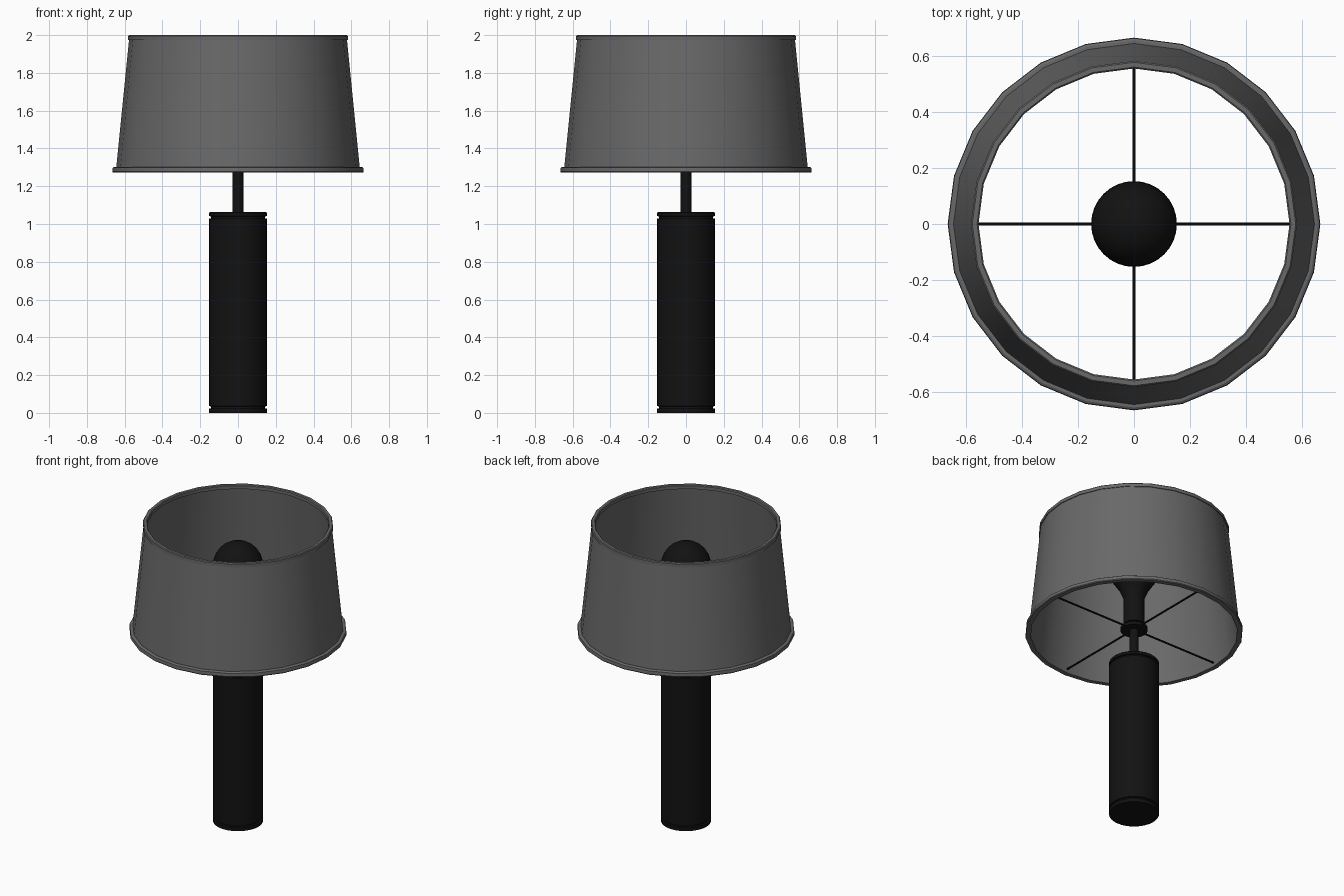
import bpy, bmesh, math

if "Cube" in bpy.data.objects:
    bpy.data.objects.remove(bpy.data.objects["Cube"])


def material(name, v):
    m = bpy.data.materials.new(name)
    m.diffuse_color = (v, v, v, 1)
    m.use_nodes = True
    m.node_tree.nodes["Principled BSDF"].inputs["Base Color"].default_value = m.diffuse_color
    return m


black = material("black", 0.006)
fabric = material("shade_grey", 0.14)


def lathe(name, profile, sides, mat, closed=False):
    """Revolve (radius, z) points about z; radius 0 makes a pole."""
    bm = bmesh.new()
    rings = []
    for r, z in profile:
        if r == 0:
            rings.append([bm.verts.new((0, 0, z))] * sides)
        else:
            rings.append([bm.verts.new((r * math.cos(2 * math.pi * i / sides),
                                        r * math.sin(2 * math.pi * i / sides), z))
                          for i in range(sides)])
    pairs = list(zip(rings, rings[1:]))
    if closed:
        pairs.append((rings[-1], rings[0]))
    for a, b in pairs:
        for i in range(sides):
            j = (i + 1) % sides
            bm.faces.new(list(dict.fromkeys([a[i], a[j], b[j], b[i]])))
    bmesh.ops.recalc_face_normals(bm, faces=bm.faces)
    me = bpy.data.meshes.new(name)
    bm.to_mesh(me)
    bm.free()
    ob = bpy.data.objects.new(name, me)
    bpy.context.collection.objects.link(ob)
    me.materials.append(mat)
    me.shade_smooth()
    me.set_sharp_from_angle(angle=math.radians(32))
    return ob


# Column with end discs separated by narrow grooves
R, G = 0.153, 0.143
lathe("column", [(0, 0), (R, 0), (R, 0.022), (G, 0.024), (G, 0.034), (R, 0.036),
                 (R, 1.028), (G, 1.03), (G, 1.04), (R, 1.042), (R, 1.058),
                 (R - 0.004, 1.063), (0, 1.063)], 32, black)

# Neck, flange and bulb holder
lathe("neck", [(0, 1.05), (0.028, 1.05), (0.028, 1.34), (0, 1.34)], 20, black)
lathe("flange", [(0, 1.29), (0.083, 1.29), (0.083, 1.31), (0, 1.31)], 24, black)
lathe("socket", [(0, 1.33), (0.065, 1.33), (0.065, 1.49), (0, 1.49)], 24, black)

# Round bulb with tapered neck
bulb = [(0, 1.48), (0.06, 1.48), (0.065, 1.52), (0.09, 1.58)]
for k in range(11):
    a = math.radians(-40 + 13 * k)
    bulb.append((R * math.cos(a), 1.72 + R * math.sin(a)))
bulb[-1] = (0, 1.72 + R)
lathe("bulb", bulb, 32, black)

# Four spokes holding the shade
for k in range(4):
    a = k * math.pi / 2
    bpy.ops.mesh.primitive_cylinder_add(
        vertices=8, radius=0.006, depth=0.60,
        location=(0.34 * math.cos(a), 0.34 * math.sin(a), 1.3),
        rotation=(0, math.pi / 2, a))
    spoke = bpy.context.object
    spoke.name = f"spoke_{k + 1}"
    spoke.data.materials.append(black)

# Open tapered shade with bottom and top trim bands
lathe("shade", [(0.646, 1.285), (0.576, 1.985), (0.564, 1.985), (0.634, 1.285)],
      24, fabric, closed=True)
lathe("bottom_trim", [(0.632, 1.272), (0.662, 1.272), (0.665, 1.277), (0.663, 1.298),
                      (0.655, 1.303), (0.632, 1.303)], 24, fabric, closed=True)
lathe("top_trim", [(0.555, 1.974), (0.582, 1.974), (0.582, 1.995), (0.577, 2.0),
                   (0.560, 2.0), (0.555, 1.995)], 24, fabric, closed=True)
